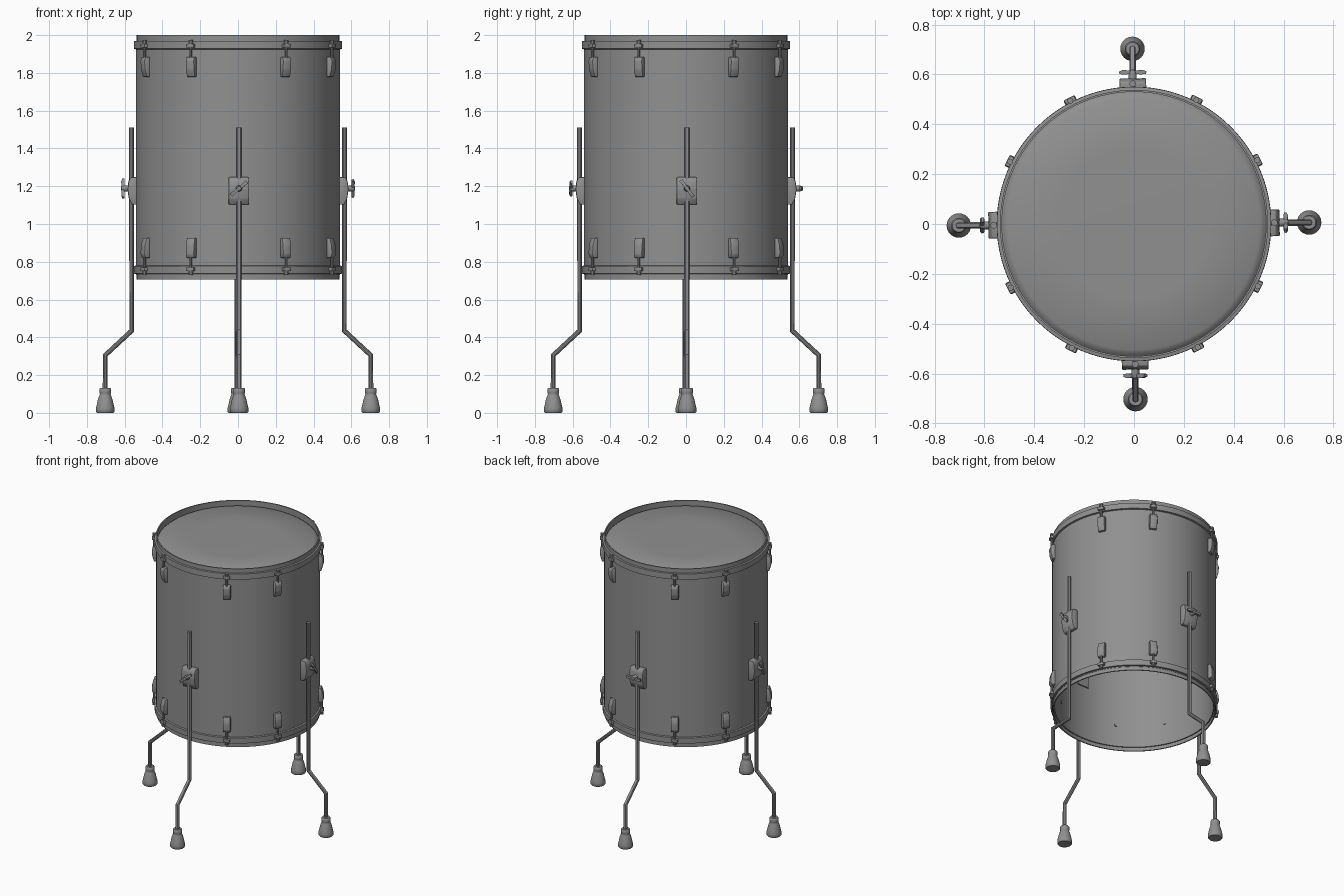
import bpy, bmesh, math
from mathutils import Matrix, Vector

if "Cube" in bpy.data.objects:
    bpy.data.objects.remove(bpy.data.objects["Cube"])

grey = bpy.data.materials.new("metal grey")
grey.diffuse_color = (0.28, 0.28, 0.28, 1)
grey.use_nodes = True
grey.node_tree.nodes["Principled BSDF"].inputs["Base Color"].default_value = grey.diffuse_color


def finish(name, bm, angle=35):
    """Turn a bmesh into a shaded object."""
    bmesh.ops.remove_doubles(bm, verts=bm.verts, dist=1e-5)
    bmesh.ops.recalc_face_normals(bm, faces=bm.faces)
    me = bpy.data.meshes.new(name)
    bm.to_mesh(me)
    bm.free()
    me.materials.append(grey)
    ob = bpy.data.objects.new(name, me)
    bpy.context.collection.objects.link(ob)
    bpy.ops.object.select_all(action='DESELECT')
    ob.select_set(True)
    bpy.context.view_layer.objects.active = ob
    bpy.ops.object.shade_smooth_by_angle(angle=math.radians(angle))
    return ob


def lathe(name, profile, seg=96, closed=True, matrix=Matrix(), angle=35):
    """Revolve (radius, z) points about z."""
    bm = bmesh.new()
    rings = [[bm.verts.new(matrix @ Vector((r * math.cos(2 * math.pi * i / seg),
                                            r * math.sin(2 * math.pi * i / seg), z)))
              for i in range(seg)] for r, z in profile]
    pairs = list(zip(rings, rings[1:])) + ([(rings[-1], rings[0])] if closed else [])
    for a, b in pairs:
        for i in range(seg):
            j = (i + 1) % seg
            bm.faces.new((a[i], a[j], b[j], b[i]))
    return finish(name, bm, angle)


def prism(name, profile, width, bevel=0.0):
    """Extrude an (x, z) outline along y, centred, with rounded edges."""
    bm = bmesh.new()
    f = bm.faces.new([bm.verts.new((x, -width / 2, z)) for x, z in profile])
    ext = bmesh.ops.extrude_face_region(bm, geom=[f])
    bmesh.ops.translate(bm, vec=(0, width, 0),
                        verts=[v for v in ext['geom'] if isinstance(v, bmesh.types.BMVert)])
    if bevel:
        bmesh.ops.bevel(bm, geom=bm.edges[:], offset=bevel, segments=2,
                        profile=0.5, affect='EDGES')
    return finish(name, bm)


def rod(name, points, radius):
    """Round tube along a path of (x, z) points."""
    cu = bpy.data.curves.new(name, 'CURVE')
    cu.dimensions = '3D'
    cu.bevel_depth = radius
    cu.bevel_resolution = 3
    cu.use_fill_caps = True
    sp = cu.splines.new('POLY')
    sp.points.add(len(points) - 1)
    for p, (x, z) in zip(sp.points, points):
        p.co = (x, 0, z, 1)
    tmp = bpy.data.objects.new(name, cu)
    bpy.context.collection.objects.link(tmp)
    bpy.context.view_layer.update()
    me = tmp.to_mesh()
    bm = bmesh.new()
    bm.from_mesh(me)
    tmp.to_mesh_clear()
    bpy.data.objects.remove(tmp)
    return finish(name, bm)


def around(parts, angles):
    """Repeat parts built on the +x side at each angle about z."""
    for ob in parts:
        for k, a in enumerate(angles):
            o = ob if k == 0 else ob.copy()
            if k:
                bpy.context.collection.objects.link(o)
            o.rotation_euler.z = math.radians(a)


# Shell, open at the bottom
lathe("shell", [(0.522, 0.73), (0.540, 0.73), (0.540, 1.95), (0.522, 1.95)])

# Drum head with a raised collar
lathe("top_head", [(0, 1.978), (0.30, 1.977), (0.505, 1.973), (0.522, 1.962), (0.534, 1.950),
                   (0.522, 1.950), (0.505, 1.965), (0.30, 1.970), (0, 1.971)])

# Hoops: upright band with an outer flange, mirrored top and bottom
hoop = [(0.530, 0.0), (0.538, 0.0), (0.538, -0.030), (0.550, -0.032),
        (0.551, -0.072), (0.541, -0.075), (0.530, -0.075)]
lathe("top_hoop", [(r, 2.0 + z) for r, z in hoop])
lathe("bottom_hoop", [(r, 0.705 - z) for r, z in hoop])

# Lugs with tension rods and claws, eight on each end
lug_angles = [a + 90 * q for q in range(4) for a in (27.3, 63.3)]
for end, base, s in (("top", 2.0, 1), ("bottom", 0.705, -1)):
    def at(pts):
        return [(x, base + s * z) for x, z in pts]
    parts = [
        prism(end + "_lug", at([(0.532, -0.115), (0.562, -0.115), (0.570, -0.135),
                                (0.568, -0.180), (0.556, -0.222), (0.532, -0.222)]), 0.050, 0.006),
        rod(end + "_tension_rod", at([(0.557, -0.125), (0.557, -0.025)]), 0.0075),
        prism(end + "_claw", at([(0.540, -0.046), (0.570, -0.046),
                                 (0.570, -0.066), (0.540, -0.066)]), 0.044, 0.003),
        rod(end + "_rod_head", at([(0.557, -0.046), (0.557, -0.025)]), 0.012),
        prism(end + "_lug_screw", at([(0.516, -0.175), (0.526, -0.175),
                                      (0.526, -0.190), (0.516, -0.190)]), 0.015),
    ]
    around(parts, lug_angles)

# Leg brackets, inner backing plates, bent legs and rubber feet
leg_angles = [0.5 + 90 * q for q in range(4)]
bracket = prism("leg_bracket", [(0.530, 1.248), (0.570, 1.248), (0.580, 1.225), (0.585, 1.185),
                                (0.578, 1.135), (0.562, 1.102), (0.530, 1.102)], 0.108, 0.006)
plate = prism("bracket_backing_plate", [(0.512, 1.23), (0.521, 1.23),
                                        (0.521, 1.12), (0.512, 1.12)], 0.09)
leg = rod("leg", [(0.563, 1.51), (0.563, 0.435), (0.703, 0.305), (0.703, 0.06)], 0.0135)
foot = lathe("rubber_foot", [(0, 0), (0.044, 0), (0.049, 0.006), (0.049, 0.026), (0.044, 0.045),
                             (0.039, 0.070), (0.031, 0.092), (0.028, 0.100), (0.031, 0.106),
                             (0.031, 0.126), (0.026, 0.133), (0, 0.133)], 24, False,
             Matrix.Translation((0.703, 0, 0)), 50)
around([bracket, plate, leg, foot], leg_angles)

# Wing nuts: a round hub and two tapered wings, each turned differently
side = Matrix.Translation((0, 0, 1.188)) @ Matrix.Rotation(math.pi / 2, 4, 'Y')
for k, (a, turn) in enumerate(zip(leg_angles, (53, 2, 65, -39))):
    hub = lathe("wing_nut_hub", [(0, 0.575), (0.016, 0.575), (0.016, 0.600), (0.011, 0.618),
                                 (0, 0.620)], 16, False, side)
    bm = bmesh.new()
    outline = [(0.602, -0.010), (0.600, -0.035), (0.602, -0.053), (0.612, -0.055),
               (0.618, -0.040), (0.616, -0.010)]
    outline += [(x, -y) for x, y in reversed(outline)]
    f = bm.faces.new([bm.verts.new((x, y, -0.006)) for x, y in outline])
    ext = bmesh.ops.extrude_face_region(bm, geom=[f])
    bmesh.ops.translate(bm, vec=(0, 0, 0.012),
                        verts=[v for v in ext['geom'] if isinstance(v, bmesh.types.BMVert)])
    # Wings flare wider toward their tips
    for v in bm.verts:
        v.co.z *= 1 + abs(v.co.y) * 12
    bmesh.ops.rotate(bm, verts=bm.verts, matrix=Matrix.Rotation(math.radians(-turn), 3, 'X'))
    bmesh.ops.translate(bm, verts=bm.verts, vec=(0, 0, 1.188))
    wings = finish("wing_nut_wings", bm)
    around([hub, wings], [a])
